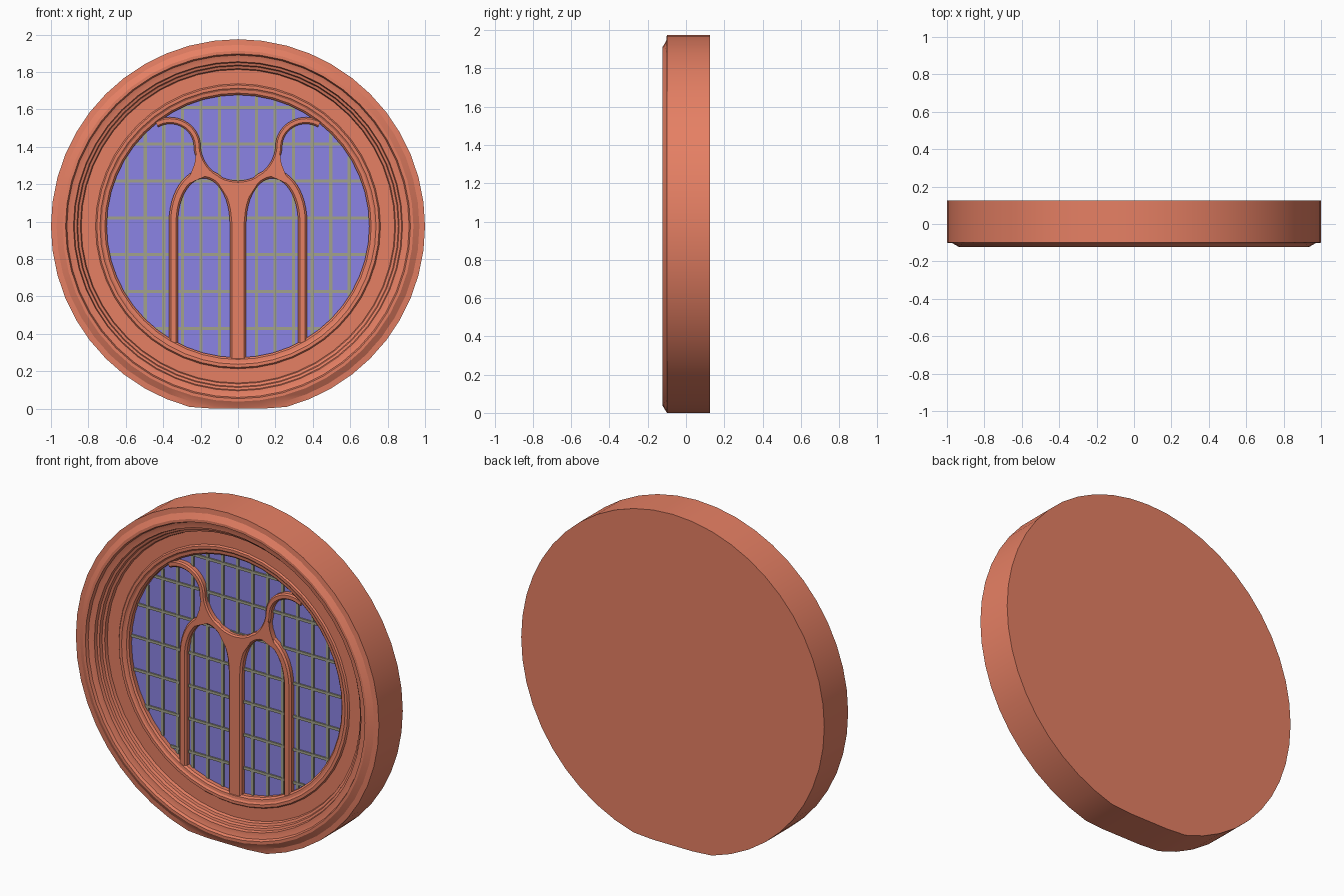
import bpy, bmesh, math
from mathutils import Vector

old = bpy.data.objects.get("Cube")
if old:
    bpy.data.objects.remove(old, do_unlink=True)

CZ = 0.975        # height of the window centre
GLASS_R = 0.702
SEGMENTS = 48


def material(name, rgb):
    m = bpy.data.materials.new(name)
    m.use_nodes = True
    m.diffuse_color = (*rgb, 1)
    m.node_tree.nodes["Principled BSDF"].inputs["Base Color"].default_value = (*rgb, 1)
    return m


BRICK = material("terracotta", (0.79, 0.215, 0.127))
GLASS = material("violet_glass", (0.26, 0.23, 0.78))
LEAD = material("grey_lead", (0.36, 0.36, 0.26))


def finish(bm, name, mat, angle=25):
    bmesh.ops.remove_doubles(bm, verts=bm.verts, dist=1e-5)
    bmesh.ops.recalc_face_normals(bm, faces=bm.faces)
    me = bpy.data.meshes.new(name)
    bm.to_mesh(me)
    bm.free()
    me.materials.append(mat)
    me.shade_smooth()
    me.set_sharp_from_angle(angle=math.radians(angle))
    ob = bpy.data.objects.new(name, me)
    bpy.context.collection.objects.link(ob)


def lathe(name, profile, mat):
    """Spin (radius, y) points around the window's axis, flattened on the ground."""
    bm = bmesh.new()
    vs = [bm.verts.new((0, y, CZ + r)) for r, y in profile]
    es = [bm.edges.new(p) for p in zip(vs, vs[1:])]
    bmesh.ops.spin(bm, geom=vs + es, cent=(0, 0, CZ), axis=(0, 1, 0),
                   angle=math.tau, steps=SEGMENTS, use_merge=True)
    for v in bm.verts:
        v.co.z = max(v.co.z, 0)
    finish(bm, name, mat)


def sweep(name, path, section, mat):
    """Sweep an (offset, y) cross-section along a path of (x, z) points."""
    bm = bmesh.new()
    pts = [Vector(p) for p in path]
    rings = []
    for i, p in enumerate(pts):
        d = (pts[min(i + 1, len(pts) - 1)] - pts[max(i - 1, 0)]).normalized()
        n = Vector((-d.y, d.x))
        rings.append([bm.verts.new((p.x + n.x * o, y, p.y + n.y * o)) for o, y in section])
    for a, b in zip(rings, rings[1:]):
        for j in range(len(section)):
            k = (j + 1) % len(section)
            bm.faces.new((a[j], a[k], b[k], b[j]))
    bm.faces.new(rings[0])
    bm.faces.new(rings[-1])
    finish(bm, name, mat)


def rib(name, path, half, front=-0.033, chamfer=0.01):
    """Stone tracery bar with chamfered front edges."""
    sweep(name, path, [(-half, 0.01), (-half, front + chamfer), (chamfer - half, front),
                       (half - chamfer, front), (half, front + chamfer), (half, 0.01)], BRICK)


def lead(name, path, half, front):
    """Thin flat glazing bar."""
    sweep(name, path, [(-half, 0.005), (-half, front), (half, front), (half, 0.005)], LEAD)


def plate(name, outline):
    """Flat stone infill level with the tracery."""
    bm = bmesh.new()
    face = bm.faces.new([bm.verts.new((x, -0.033, z)) for x, z in outline])
    ext = bmesh.ops.extrude_face_region(bm, geom=[face])
    for v in ext["geom"]:
        if isinstance(v, bmesh.types.BMVert):
            v.co.y = 0.01
    finish(bm, name, BRICK)


def arc(cx, cz, rx, rz, start, end, n=16):
    angles = [math.radians(start + (end - start) * i / n) for i in range(n + 1)]
    return [(cx + rx * math.cos(a), cz + rz * math.sin(a)) for a in angles]


def chord(offset, radius=GLASS_R):
    return math.sqrt(radius ** 2 - offset ** 2)


# Round moulded frame with a solid back
lathe("round_frame", [
    (0, 0.125), (1, 0.125), (1, -0.1), (0.97, -0.103), (0.938, -0.122),
    (0.922, -0.122), (0.915, -0.105), (0.9, -0.1), (0.88, -0.098), (0.875, -0.08),
    (0.862, -0.076), (0.857, -0.058), (0.843, -0.053), (0.838, -0.035),
    (0.762, -0.035), (0.755, -0.044), (0.738, -0.044), (0.728, -0.037),
    (0.712, -0.035), (GLASS_R, -0.025), (GLASS_R, 0.02), (0, 0.02)], BRICK)

# Glass disc
lathe("glass_pane", [(0, 0.02), (0.71, 0.02), (0.71, 0), (0, 0)], GLASS)

# Lead grid
for i in range(-6, 7):
    x = i * 0.099
    lead("vertical_lead", [(x, CZ - chord(x)), (x, CZ + chord(x))], 0.009, -0.006)
for i in range(-3, 4):
    z = 1.02 + i * 0.197
    w = chord(z - CZ)
    lead("horizontal_lead", [(-w, z), (w, z)], 0.008, -0.008)

# Centre mullion
rib("centre_mullion", [(0, CZ - 0.708), (0, 1.19)], 0.043)

# Arched lights, curling tracery and the stone haunch between them, on each side
for s, side in ((1, "left"), (-1, "right")):
    arch = [(0.345, CZ - chord(0.345, 0.712))] + arc(0.183, 1.0, 0.162, 0.255, 0, 180, 24)
    rib(side + "_arch", [(s * x, z) for x, z in arch], 0.024)
    curl = arc(0, 1.42, 0.22, 0.22, -90, -8, 14) + arc(0.363, 1.4, 0.145, 0.14, 176, 60, 16)
    rib(side + "_curl", [(s * x, z) for x, z in curl], 0.018, chamfer=0.008)
    haunch = [(0.225, 1.36), (0.232, 1.31), (0.255, 1.25), (0.3, 1.19),
              (0.27, 1.2), (0.18, 1.24), (0.13, 1.245), (0.17, 1.285), (0.205, 1.34)]
    plate(side + "_haunch", [(s * x, z) for x, z in haunch])

# Spandrel where the arches meet above the mullion
plate("spandrel", arc(0, 1.42, 0.213, 0.213, -125, -55, 12)
      + [(0.1, 1.195), (0.045, 1.11), (-0.045, 1.11), (-0.1, 1.195)])
